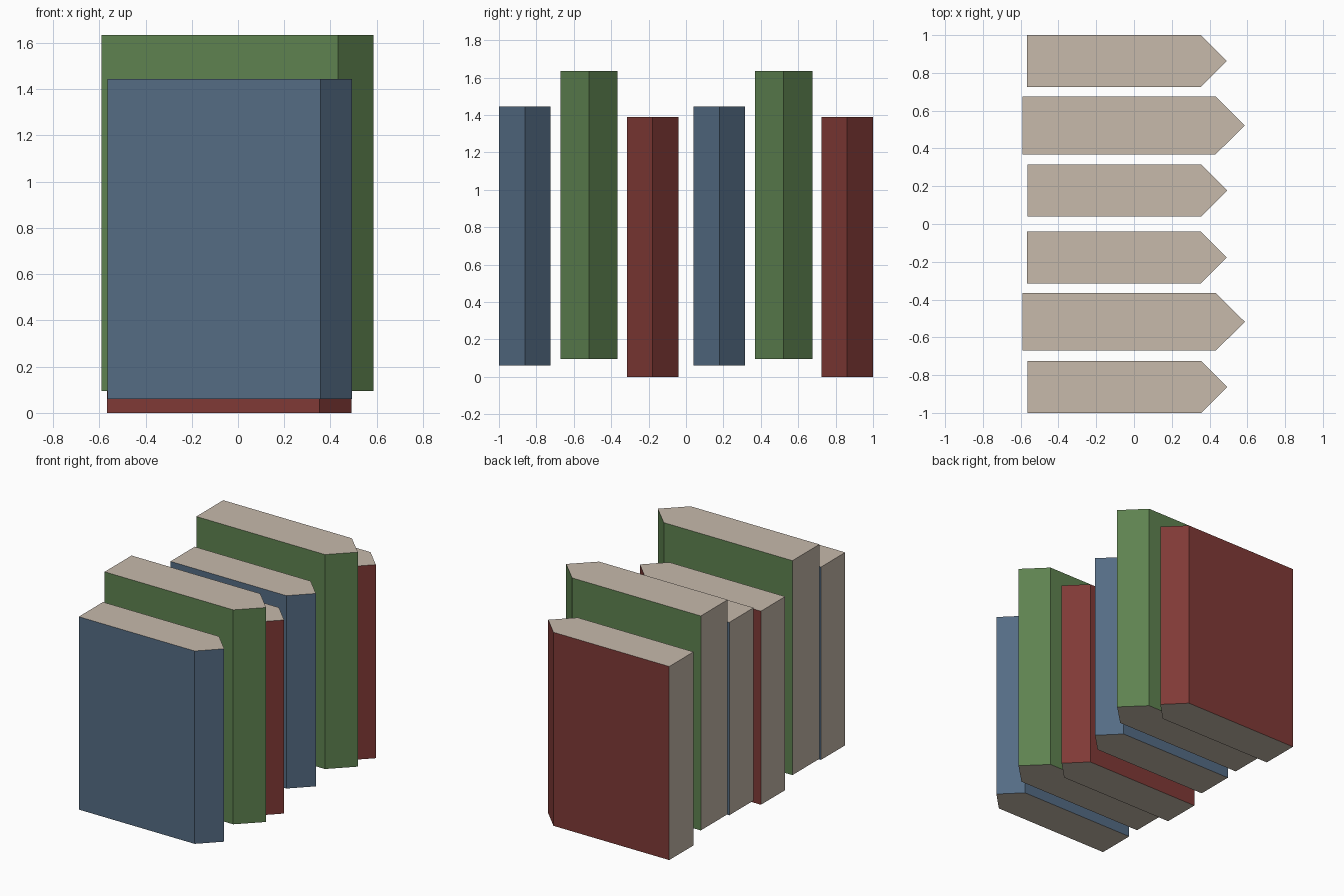
import bpy
import bmesh

if "Cube" in bpy.data.objects:
    bpy.data.objects.remove(bpy.data.objects["Cube"])


def material(name, rgb):
    mat = bpy.data.materials.new(name)
    mat.diffuse_color = (*rgb, 1.0)
    mat.use_nodes = True
    mat.node_tree.nodes["Principled BSDF"].inputs["Base Color"].default_value = mat.diffuse_color
    return mat


PAGES = material("paper", (0.57, 0.49, 0.41))
BLUE = material("blue_cover", (0.089, 0.150, 0.231))
GREEN = material("green_cover", (0.112, 0.223, 0.080))
RED = material("red_cover", (0.216, 0.042, 0.037))


def book(name, cover, y, half, x_back, x_side, x_tip, z0, z1):
    # Plan outline: flat page edge at the back, pointed two-facet spine
    outline = [(x_back, y - half), (x_side, y - half), (x_tip, y),
               (x_side, y + half), (x_back, y + half)]
    bm = bmesh.new()
    base = bm.faces.new([bm.verts.new((px, py, z0)) for px, py in outline])
    top = bmesh.ops.extrude_face_region(bm, geom=[base], use_keep_orig=True)
    verts = [g for g in top["geom"] if isinstance(g, bmesh.types.BMVert)]
    bmesh.ops.translate(bm, verts=verts, vec=(0, 0, z1 - z0))
    bmesh.ops.recalc_face_normals(bm, faces=bm.faces)
    # Paper on top, bottom and page edge; cover colour on sides and spine
    for f in bm.faces:
        paper = abs(f.normal.z) > 0.9 or f.normal.x < -0.9
        f.material_index = 0 if paper else 1
    mesh = bpy.data.meshes.new(name)
    bm.to_mesh(mesh)
    bm.free()
    mesh.materials.append(PAGES)
    mesh.materials.append(cover)
    bpy.context.collection.objects.link(bpy.data.objects.new(name, mesh))


# Two identical sets of three books standing in a row
for i, shift in enumerate((0.0, 1.04), 1):
    book(f"blue_book_{i}", BLUE, -0.862 + shift, 0.138,
         -0.565, 0.356, 0.494, 0.06, 1.445)
    book(f"green_book_{i}", GREEN, -0.518 + shift, 0.153,
         -0.59, 0.432, 0.587, 0.095, 1.635)
    book(f"red_book_{i}", RED, -0.178 + shift, 0.138,
         -0.567, 0.353, 0.491, 0.0, 1.39)
